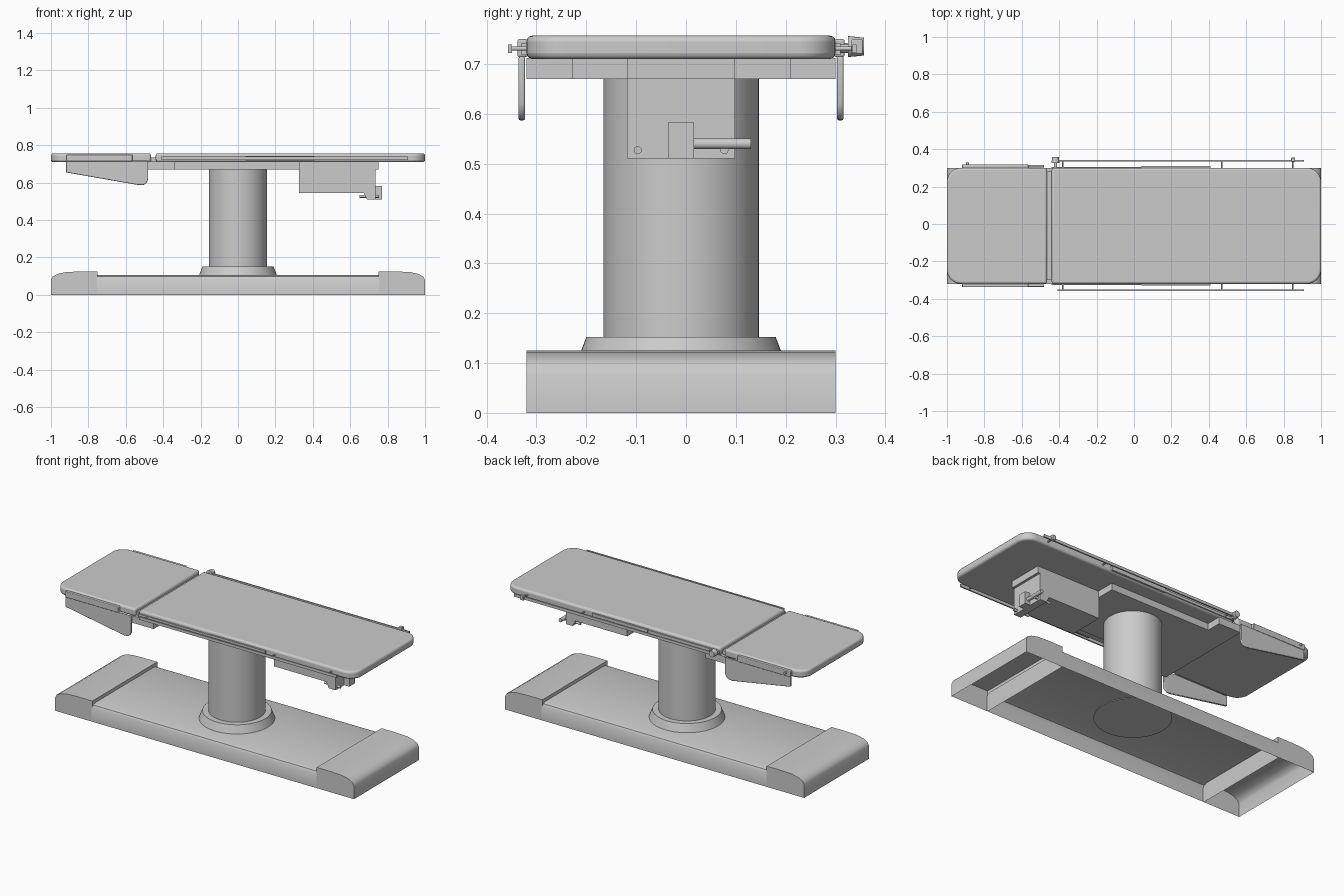
import bpy, bmesh, math
from mathutils import Matrix, Vector

cube = bpy.data.objects.get("Cube")
if cube:
    bpy.data.objects.remove(cube, do_unlink=True)

# One painted-metal grey for everything
grey = bpy.data.materials.new("light_grey")
grey.use_nodes = True
GREY = (0.6, 0.6, 0.6, 1)
grey.diffuse_color = GREY
grey.node_tree.nodes["Principled BSDF"].inputs["Base Color"].default_value = GREY

MID = -0.01               # centre line of the table in y
FRONT, BACK = -0.32, 0.30  # long sides of the table


def finish(name, bm, bevel=0.0, segments=3):
    bmesh.ops.recalc_face_normals(bm, faces=bm.faces)
    mesh = bpy.data.meshes.new(name)
    bm.to_mesh(mesh)
    bm.free()
    mesh.materials.append(grey)
    obj = bpy.data.objects.new(name, mesh)
    bpy.context.collection.objects.link(obj)
    bpy.ops.object.select_all(action='DESELECT')
    obj.select_set(True)
    bpy.context.view_layer.objects.active = obj
    bpy.ops.object.shade_smooth_by_angle(angle=math.radians(35))
    if bevel:
        mod = obj.modifiers.new("soft_edges", 'BEVEL')
        mod.width, mod.segments = bevel, segments
        mod.limit_method, mod.angle_limit = 'ANGLE', math.radians(40)
    return obj


def prism(name, pts, axis, lo, hi, bevel=0.0, hollow=False):
    """Extrude a 2D outline along an axis; hollow leaves the floor side open."""
    place = {'x': lambda p, t: (t, p[0], p[1]),
             'y': lambda p, t: (p[0], t, p[1]),
             'z': lambda p, t: (p[0], p[1], t)}[axis]
    bm = bmesh.new()
    a = [bm.verts.new(place(p, lo)) for p in pts]
    b = [bm.verts.new(place(p, hi)) for p in pts]
    bm.faces.new(a)
    bm.faces.new(b)
    n = len(pts)
    for i in range(n):
        j = (i + 1) % n
        bm.faces.new((a[i], a[j], b[j], b[i]))
    if hollow:
        floor = [f for f in bm.faces if all(v.co.z < 0.001 for v in f.verts)]
        bmesh.ops.delete(bm, geom=floor, context='FACES')
    return finish(name, bm, bevel)


def box(name, x, y, z, bevel=0.0):
    return prism(name, [(x[0], y[0]), (x[1], y[0]), (x[1], y[1]), (x[0], y[1])],
                 'z', z[0], z[1], bevel)


def rod(name, start, end, r1, r2=None, sides=48):
    start, end = Vector(start), Vector(end)
    d = end - start
    turn = d.to_track_quat('Z', 'Y').to_matrix().to_4x4()
    bm = bmesh.new()
    bmesh.ops.create_cone(bm, cap_ends=True, segments=sides, radius1=r1,
                          radius2=r1 if r2 is None else r2, depth=d.length,
                          matrix=Matrix.Translation((start + end) / 2) @ turn)
    return finish(name, bm)


def cushion(name, inner, outer, radius=0.075):
    """Padded slab with its two outer corners rounded."""
    s = 1 if outer > inner else -1
    arc = [math.radians(90 * i / 8) for i in range(9)]
    corner = [(outer - s * radius * (1 - math.cos(t)),
               BACK - radius * (1 - math.sin(t))) for t in arc]
    pts = [(inner, FRONT)]
    pts += [(x, 2 * MID - y) for x, y in reversed(corner)]
    pts += corner + [(inner, BACK)]
    return prism(name, pts, 'z', 0.71, 0.757, bevel=0.012)


# Base: open-bottomed beam with a rounded foot at each end
prism("base_beam", [(FRONT, 0), (FRONT, 0.085), (FRONT + 0.008, 0.098),
                    (FRONT + 0.03, 0.105), (BACK - 0.03, 0.105),
                    (BACK - 0.008, 0.098), (BACK, 0.085), (BACK, 0)],
      'x', -0.755, 0.755, hollow=True)
for side, s in (("left", 1), ("right", -1)):
    foot = [(0.75, 0), (0.75, 0.125), (0.85, 0.125), (0.92, 0.122),
            (0.965, 0.112), (0.99, 0.098), (1.0, 0.078), (1.0, 0)]
    prism(side + "_foot", [(s * x, z) for x, z in foot],
          'y', FRONT, BACK, hollow=True)

# Column and collar
rod("collar", (0, MID, 0.10), (0, MID, 0.152), 0.21, 0.19, 64)
rod("column", (0, MID, 0.14), (0, MID, 0.68), 0.156, sides=64)

# Frame under the top
box("centre_plate", (-0.34, 0.33), (-0.228, 0.21), (0.67, 0.712))
box("head_cross_bar", (-0.49, -0.34), (FRONT, BACK), (0.67, 0.712))
box("drive_mount", (0.33, 0.75), (-0.118, 0.098), (0.67, 0.712))
box("drive_housing", (0.325, 0.735), (-0.118, 0.098), (0.545, 0.68))

# Bracket on the drive housing
prism("drive_bracket", [(0.67, 0.55), (0.69, 0.51), (0.735, 0.51), (0.735, 0.55)],
      'y', -0.118, 0.098)
box("drive_lug", (0.70, 0.77), (-0.036, 0.016), (0.51, 0.583))
for y in (-0.097, 0.077):
    rod("bracket_pin", (0.65, y, 0.527), (0.755, y, 0.527), 0.008, sides=16)
rod("release_knob", (0.75, 0.0, 0.54), (0.75, 0.13, 0.54), 0.011, sides=20)

# Padded top in two sections
cushion("main_cushion", -0.44, 1.0)
cushion("head_cushion", -0.465, -1.0)
box("cushion_hinge", (-0.48, -0.43), (FRONT + 0.02, BACK - 0.02), (0.705, 0.735))

# Side fittings, repeated on both long edges
for side, edge, s in (("front", FRONT, -1), ("back", BACK, 1)):
    def span(near, far):
        return tuple(sorted((edge + s * near, edge + s * far)))

    lo, hi = span(0.003, 0.016)
    flap = [(-0.92, 0.715), (-0.92, 0.655), (-0.53, 0.587), (-0.505, 0.588),
            (-0.488, 0.6), (-0.48, 0.62), (-0.48, 0.715)]
    prism(side + "_head_flap", flap, 'y', lo, hi, bevel=0.004)
    box(side + "_head_rail", (-0.92, -0.565), span(-0.002, 0.018), (0.714, 0.75), 0.004)
    box(side + "_short_rail", (0.04, 0.41), span(-0.002, 0.01), (0.718, 0.742))
    box(side + "_edge_strip", (-0.44, 0.41), span(-0.002, 0.006), (0.722, 0.738))
    gap = 0.034 if s < 0 else 0.039
    box(side + "_long_rail", (-0.41, 0.91), span(gap - 0.005, gap + 0.003),
        (0.722, 0.739))
    for x in (-0.38, 0.47, 0.85):
        rod(side + "_rail_spacer", (x, edge - s * 0.01, 0.731),
            (x, edge + s * gap, 0.731), 0.004, sides=12)

# Clamp knob and stop on the back rail
rod("clamp_stem", (-0.42, BACK, 0.731), (-0.42, 0.335, 0.731), 0.009, sides=16)
rod("clamp_knob", (-0.42, 0.325, 0.735), (-0.42, 0.357, 0.735), 0.021, 0.018, 24)
box("rail_stop", (0.84, 0.862), (0.332, 0.355), (0.72, 0.75), 0.003)
rod("head_flap_screw", (-0.89, BACK, 0.735), (-0.89, 0.33, 0.735), 0.007, sides=16)
